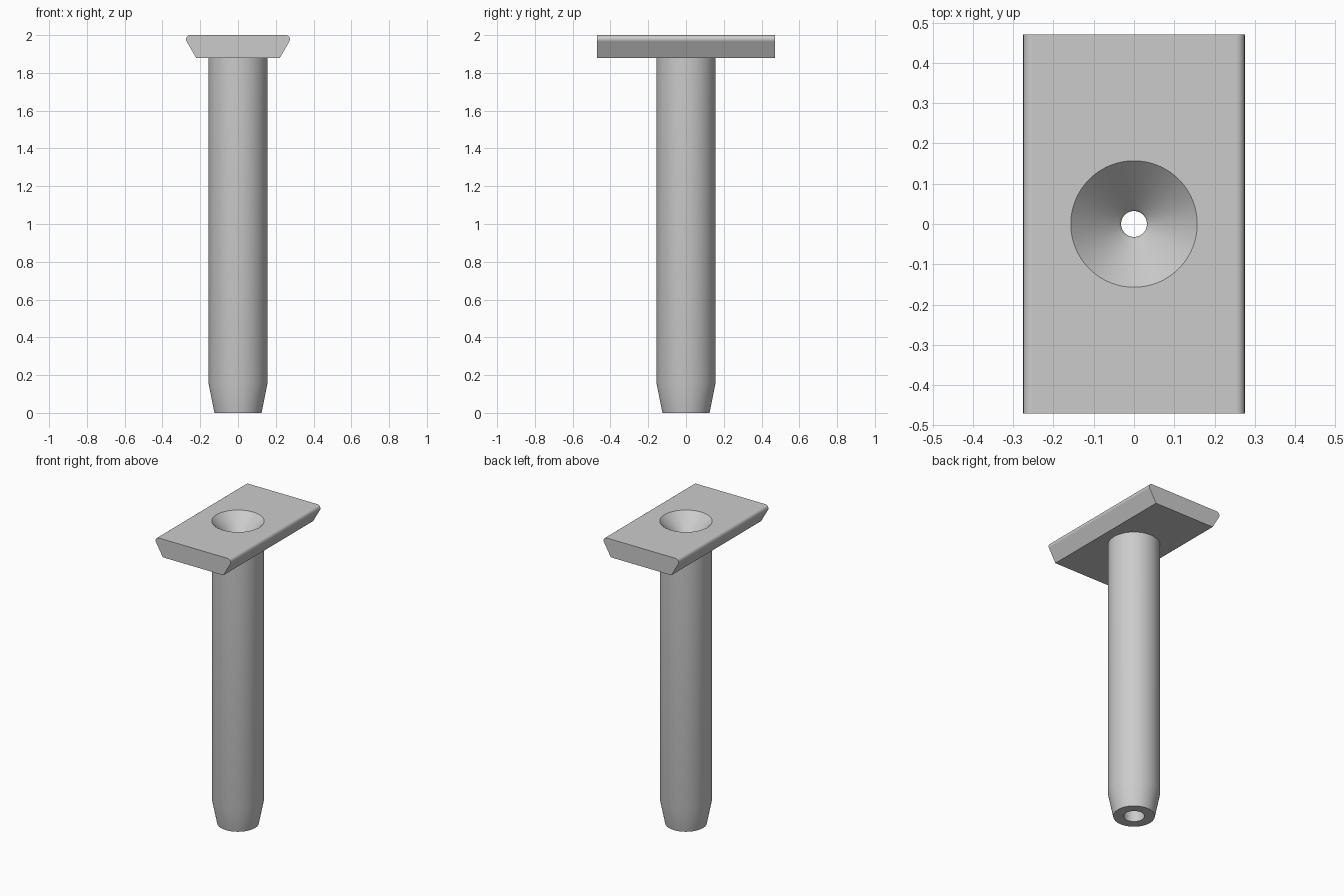
import bpy, bmesh, math

cube = bpy.data.objects.get("Cube")
if cube:
    bpy.data.objects.remove(cube, do_unlink=True)

SIDES = 96
TOP, UNDERSIDE = 2.0, 1.88
HALF_LENGTH = 0.47
SHAFT_R, BORE_R, SOCKET_R = 0.157, 0.032, 0.063

grey = bpy.data.materials.new("plain grey")
grey.use_nodes = True
colour = (0.6, 0.6, 0.6, 1)
grey.diffuse_color = colour
grey.node_tree.nodes["Principled BSDF"].inputs["Base Color"].default_value = colour


def make_object(name, bm):
    bmesh.ops.recalc_face_normals(bm, faces=bm.faces)
    mesh = bpy.data.meshes.new(name)
    bm.to_mesh(mesh)
    bm.free()
    mesh.materials.append(grey)
    obj = bpy.data.objects.new(name, mesh)
    bpy.context.collection.objects.link(obj)
    return obj


def activate(obj):
    bpy.ops.object.select_all(action='DESELECT')
    obj.select_set(True)
    bpy.context.view_layer.objects.active = obj


def lathe(name, profile, capped=False):
    """Revolve (radius, height) points around z."""
    bm = bmesh.new()
    rings = []
    for r, z in profile:
        angles = [math.tau * i / SIDES for i in range(SIDES)]
        rings.append([bm.verts.new((r * math.cos(a), r * math.sin(a), z)) for a in angles])
    for low, high in zip(rings, rings[1:]):
        for i in range(SIDES):
            j = (i + 1) % SIDES
            bm.faces.new((low[i], low[j], high[j], high[i]))
    if capped:
        bm.faces.new(rings[0])
        bm.faces.new(rings[-1])
    return make_object(name, bm)


# Hollow shaft: outer wall, tapered tip, wider socket at the tip, narrow bore
cone_end = TOP - (SHAFT_R - BORE_R)
neck_r = SHAFT_R - (TOP - UNDERSIDE)
shaft = lathe("shaft", [
    (SHAFT_R, UNDERSIDE), (SHAFT_R, 0.16), (0.125, 0),
    (SOCKET_R, 0), (SOCKET_R, 0.6), (BORE_R, 0.6),
    (BORE_R, cone_end), (neck_r, UNDERSIDE)])

# Head plate: dovetail section with rounded upper edges, extruded along y
fillet = 0.022
half = [(0.222, UNDERSIDE)]
for step in range(9):
    a = math.radians(-30 + 15 * step)
    half.append((0.253 + fillet * math.cos(a), TOP - fillet + fillet * math.sin(a)))
section = half + [(-x, z) for x, z in reversed(half)]
bm = bmesh.new()
face = bm.faces.new([bm.verts.new((x, -HALF_LENGTH, z)) for x, z in section])
extruded = bmesh.ops.extrude_face_region(bm, geom=[face], use_keep_orig=True)
moved = [v for v in extruded["geom"] if isinstance(v, bmesh.types.BMVert)]
bmesh.ops.translate(bm, verts=moved, vec=(0, 2 * HALF_LENGTH, 0))
head = make_object("head_plate", bm)

# Countersink cut through the head
over = 0.02
cutter = lathe("countersink_cutter", [
    (neck_r - over / 2, UNDERSIDE - over / 2), (SHAFT_R + over, TOP + over)], capped=True)
cutter.hide_render = True
cut = head.modifiers.new("countersink", 'BOOLEAN')
cut.operation = 'DIFFERENCE'
cut.solver = 'EXACT'
cut.object = cutter
activate(head)
bpy.ops.object.modifier_apply(modifier=cut.name)
bpy.data.objects.remove(cutter, do_unlink=True)

# Smooth round walls, crisp edges
for obj in (shaft, head):
    activate(obj)
    bpy.ops.object.shade_smooth_by_angle(angle=math.radians(30 if obj == head else 50))
    if obj == head:
        weighted = obj.modifiers.new("flat_face_normals", 'WEIGHTED_NORMAL')
        weighted.keep_sharp = True
